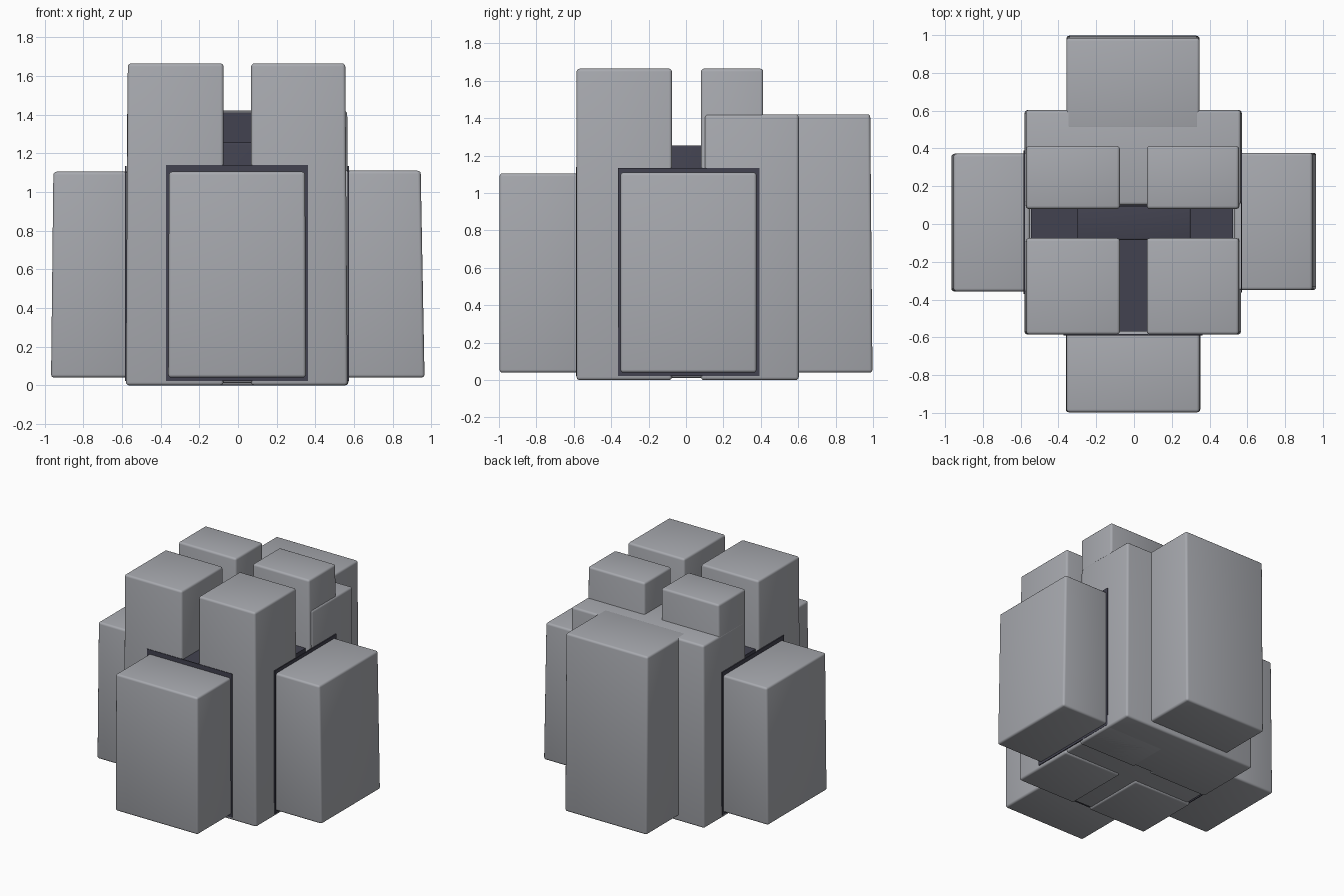
import bpy, bmesh, math

if "Cube" in bpy.data.objects:
    bpy.data.objects.remove(bpy.data.objects["Cube"])


def material(name, rgb):
    m = bpy.data.materials.new(name)
    m.diffuse_color = (*rgb, 1.0)
    m.use_nodes = True
    m.node_tree.nodes["Principled BSDF"].inputs["Base Color"].default_value = m.diffuse_color
    return m


GREY = material("stone grey", (0.39, 0.40, 0.43))
DARK = material("dark slate", (0.055, 0.055, 0.08))


def block(name, x, y, z, mat=GREY, bevel=0.016, foot=(0, 0, 0, 0)):
    """Bevelled box from ranges; foot widens the bottom at -x, +x, -y, +y."""
    bm = bmesh.new()
    bmesh.ops.create_cube(bm, size=1.0)
    for v in bm.verts:
        sx, sy, sz = (c > 0 for c in v.co)
        v.co = (x[sx], y[sy], z[sz])
        if not sz:
            v.co.x += foot[1] if sx else -foot[0]
            v.co.y += foot[3] if sy else -foot[2]
    if bevel:
        bmesh.ops.bevel(bm, geom=bm.edges[:], offset=bevel, segments=3,
                        profile=0.5, affect='EDGES', clamp_overlap=True)
    bmesh.ops.recalc_face_normals(bm, faces=bm.faces[:])
    me = bpy.data.meshes.new(name)
    bm.to_mesh(me)
    bm.free()
    me.materials.append(mat)
    ob = bpy.data.objects.new(name, me)
    bpy.context.collection.objects.link(ob)
    bpy.ops.object.select_all(action='DESELECT')
    ob.select_set(True)
    bpy.context.view_layer.objects.active = ob
    bpy.ops.object.shade_smooth_by_angle(angle=math.radians(40))
    return ob


# four corner towers
for side, xr, ft in (("left", (-0.57, -0.075), (0.01, 0)),
                     ("right", (0.068, 0.555), (0, 0.012))):
    block("front_tower_" + side, xr, (-0.585, -0.075), (0, 1.665), foot=(*ft, 0, 0))
    block("back_tower_" + side, xr, (0.08, 0.413), (0, 1.665), foot=(*ft, 0, 0))

# lower rear shoulder and rear block
block("rear_shoulder", (-0.573, 0.565), (0.1, 0.603), (0, 1.42), foot=(0.006, 0.006, 0, 0))
block("rear_block", (-0.358, 0.347), (0.5, 0.985), (0.04, 1.421), foot=(0, 0, 0, 0.012))

# front and side blocks
block("front_block", (-0.357, 0.347), (-0.997, -0.56), (0.04, 1.105), foot=(0.004, 0.004, 0, 0))
block("left_block", (-0.955, -0.55), (-0.357, 0.372), (0.04, 1.105), foot=(0.012, 0, 0, 0))
block("right_block", (0.53, 0.945), (-0.35, 0.377), (0.04, 1.11), foot=(0, 0.02, 0, 0))

# underside slab
block("base_slab", (-0.565, 0.555), (-0.575, 0.59), (0.012, 0.1))

# dark core that fills the gaps between the towers
block("core_across", (-0.545, 0.525), (-0.1, 0.12), (0.05, 1.13), DARK, 0)
block("core_along", (-0.1, 0.1), (-0.57, 0.12), (0.05, 1.13), DARK, 0)
block("core_raised", (-0.3, 0.3), (-0.085, 0.105), (0.06, 1.255), DARK, 0.01)
block("rear_gap_face", (-0.085, 0.08), (0.092, 0.099), (1.1, 1.41), DARK, 0)

# dark seams where the outer blocks meet the towers
block("front_seam", (-0.372, 0.362), (-0.589, -0.582), (0.022, 1.14), DARK, 0)
block("left_seam", (-0.584, -0.577), (-0.37, 0.388), (0.022, 1.135), DARK, 0)
block("right_seam", (0.566, 0.573), (-0.363, 0.392), (0.022, 1.135), DARK, 0)
